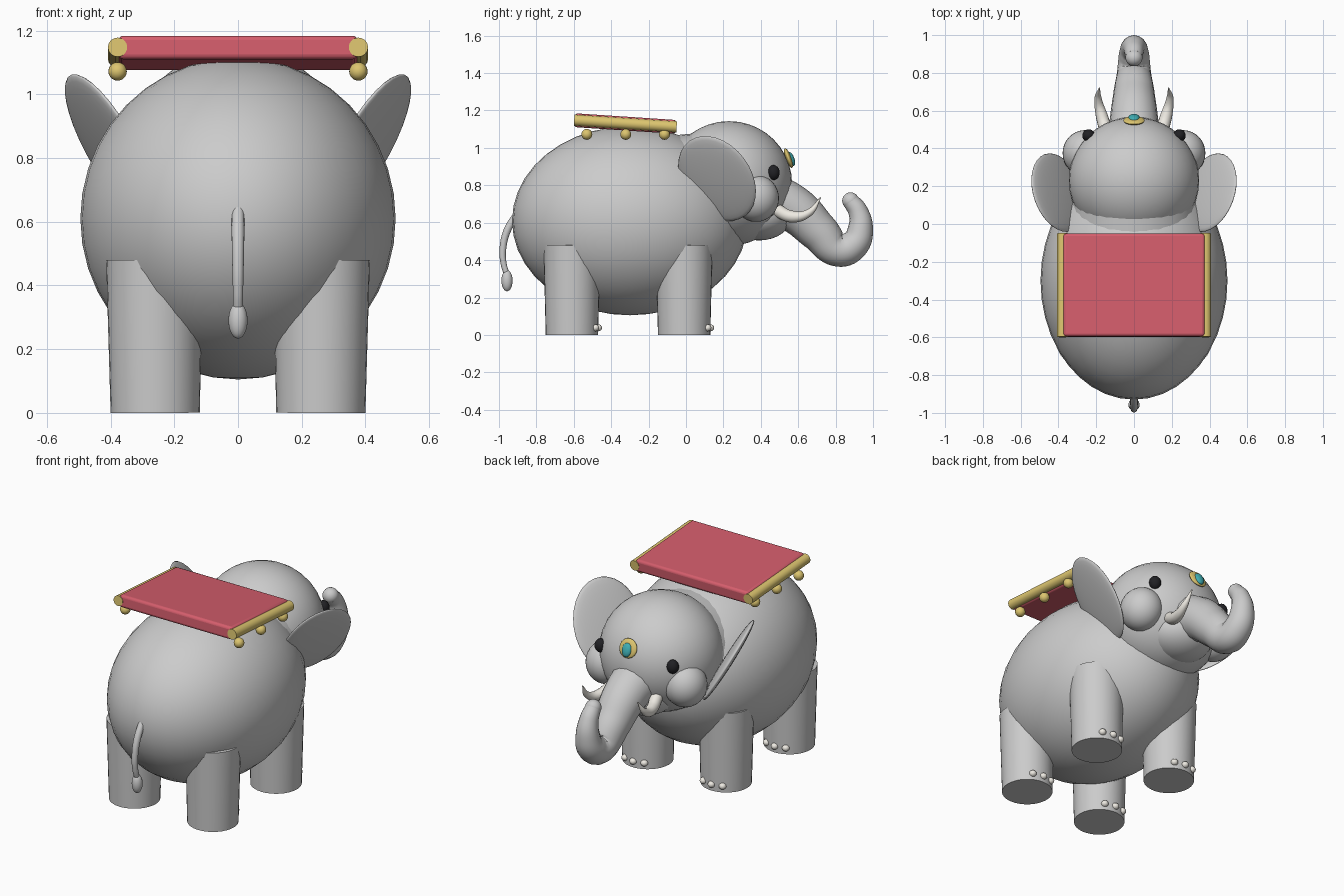
import bpy, math
from mathutils import Matrix, Vector

if "Cube" in bpy.data.objects:
    bpy.data.objects.remove(bpy.data.objects["Cube"])


def material(name, rgb):
    m = bpy.data.materials.new(name)
    m.diffuse_color = (*rgb, 1)
    m.use_nodes = True
    m.node_tree.nodes["Principled BSDF"].inputs["Base Color"].default_value = m.diffuse_color
    return m


RED = material("red cloth", (0.66, 0.11, 0.15))
GOLD = material("gold", (0.72, 0.56, 0.16))
IVORY = material("ivory", (0.85, 0.82, 0.76))
BLACK = material("black", (0.015, 0.015, 0.018))
TEAL = material("teal", (0.05, 0.42, 0.45))


def finish(name, mat=None):
    ob = bpy.context.object
    ob.name = name
    if mat:
        ob.data.materials.append(mat)
    bpy.ops.object.shade_smooth_by_angle(angle=math.radians(40))
    return ob


def ball(name, loc, radii, mat=None, rot=(0, 0, 0), seg=32):
    bpy.ops.mesh.primitive_uv_sphere_add(segments=seg, ring_count=seg // 2, location=loc, rotation=rot)
    bpy.context.object.scale = radii
    return finish(name, mat)


def tube(name, pts, mat=None):
    """Tapered tube through (x, y, z, radius) points."""
    cu = bpy.data.curves.new(name, 'CURVE')
    cu.dimensions = '3D'
    cu.bevel_depth = 1
    cu.bevel_resolution = 6
    cu.resolution_u = 8
    cu.use_fill_caps = True
    sp = cu.splines.new('BEZIER')
    sp.bezier_points.add(len(pts) - 1)
    for p, (x, y, z, r) in zip(sp.bezier_points, pts):
        p.co = (x, y, z)
        p.radius = r
        p.handle_left_type = p.handle_right_type = 'AUTO'
    ob = bpy.data.objects.new(name, cu)
    bpy.context.collection.objects.link(ob)
    bpy.ops.object.select_all(action='DESELECT')
    ob.select_set(True)
    bpy.context.view_layer.objects.active = ob
    bpy.ops.object.convert(target='MESH')
    return finish(name, mat)


def cone(name, a, b, r1, r2, mat=None):
    a, b = Vector(a), Vector(b)
    d = b - a
    bpy.ops.mesh.primitive_cone_add(vertices=32, radius1=r1, radius2=r2, depth=d.length,
                                    location=(a + b) / 2, rotation=d.to_track_quat('Z', 'Y').to_euler())
    return finish(name, mat)


# torso, neck and head
ball("body", (0, -0.3, 0.61), (0.495, 0.63, 0.505), seg=40)
cone("neck", (0, -0.15, 0.70), (0, 0.22, 0.78), 0.36, 0.315)
ball("head", (0, 0.23, 0.81), (0.345, 0.337, 0.333), seg=40)
ball("chin", (0, 0.39, 0.64), (0.19, 0.18, 0.135))

# trunk
tube("trunk", [(0, 0.42, 0.74, 0.145), (0, 0.58, 0.67, 0.125), (0, 0.71, 0.55, 0.107),
               (0, 0.82, 0.452, 0.088), (0, 0.90, 0.485, 0.08), (0, 0.933, 0.57, 0.067),
               (0, 0.92, 0.66, 0.053), (0, 0.882, 0.715, 0.045)])
ball("trunk_tip", (0, 0.88, 0.717), (0.045, 0.045, 0.045), seg=24)

# tail
tube("tail", [(0, -0.90, 0.65, 0.02), (0, -0.955, 0.56, 0.02), (0, -0.979, 0.46, 0.018),
              (0, -0.975, 0.38, 0.016), (0, -0.957, 0.32, 0.015)])
ball("tail_tuft", (0, -0.957, 0.29), (0.03, 0.03, 0.057), seg=24)

for s, side in ((1, "right"), (-1, "left")):
    # ears: flat tilted discs
    ear = ball(f"ear_{side}", (0, 0, 0), (1, 1, 1))
    n = Vector((1, -0.423, -0.62)).normalized() * 0.025
    u, v, c = Vector((-0.0605, 0.15, -0.2)), Vector((0.128, 0.144, 0.108)), Vector((0.401, 0.166, 0.836))
    m = Matrix([(u[i], v[i], n[i], c[i]) for i in range(3)] + [(0, 0, 0, 1)])
    ear.scale = (1, 1, 1)
    ear.data.transform(Matrix.Diagonal((s, 1, 1, 1)) @ m)
    if (Matrix.Diagonal((s, 1, 1, 1)) @ m).determinant() < 0:
        ear.data.flip_normals()

    # face
    ball(f"cheek_{side}", (s * 0.26, 0.375, 0.73), (0.118, 0.122, 0.125))
    ball(f"eye_{side}", (s * 0.24, 0.468, 0.868), (0.034, 0.033, 0.04), BLACK, seg=20)
    tube(f"tusk_{side}", [(s * 0.14, 0.47, 0.675, 0.036), (s * 0.17, 0.57, 0.632, 0.032),
                          (s * 0.19, 0.66, 0.655, 0.02), (s * 0.183, 0.72, 0.735, 0.003)], IVORY)

    # legs with toenails
    for y, end in ((-0.61, "back"), (-0.01, "front")):
        cone(f"{end}_leg_{side}", (s * 0.26, y, 0), (s * 0.262, y, 0.48), 0.14, 0.152)
        for k in (-1, 0, 1):
            a = math.radians(90 + 27 * k)
            ball(f"{end}_toenail_{side}", (s * 0.26 + 0.14 * math.cos(a), y + 0.14 * math.sin(a), 0.038),
                 (0.021, 0.021, 0.019), IVORY, seg=16)

    # saddle trim bars and bells
    cone(f"saddle_bar_{side}", (s * 0.378, -0.598, 1.148), (s * 0.378, -0.05, 1.112), 0.03, 0.03, GOLD)
    for y in (-0.53, -0.322, -0.115):
        ball(f"bell_{side}", (s * 0.378, y, 1.072), (0.029, 0.029, 0.029), GOLD, seg=20)

# saddle cloth
bpy.ops.mesh.primitive_cube_add(size=1, location=(0, -0.324, 1.13), rotation=(math.radians(-3.8), 0, 0))
bpy.context.object.scale = (0.75, 0.545, 0.074)
bpy.ops.object.transform_apply(location=False, rotation=False)
bev = bpy.context.object.modifiers.new("soft edge", 'BEVEL')
bev.width = 0.015
bev.segments = 3
finish("saddle_cloth", RED)

# forehead ornament
tilt = (math.radians(20), 0, 0)
ball("forehead_disc", (0, 0.548, 0.945), (0.057, 0.016, 0.055), GOLD, tilt, 24)
ball("forehead_gem", (0, 0.562, 0.94), (0.03, 0.018, 0.04), TEAL, tilt, 20)
